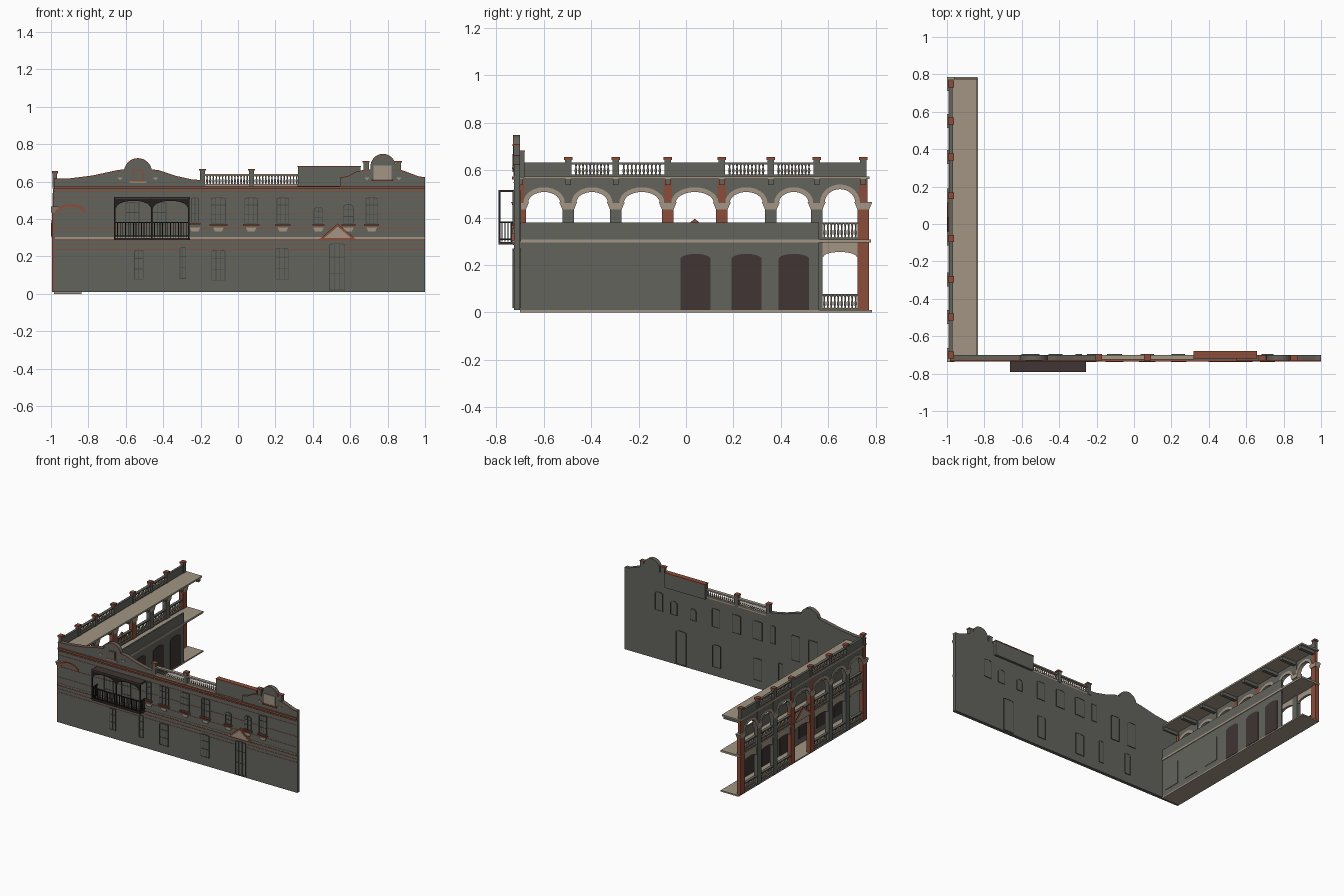
import bpy, bmesh, math
from mathutils import Vector

if "Cube" in bpy.data.objects:
    bpy.data.objects.remove(bpy.data.objects["Cube"])


def material(name, r, g, b):
    m = bpy.data.materials.new(name)
    m.use_nodes = True
    m.diffuse_color = (r, g, b, 1)
    m.node_tree.nodes["Principled BSDF"].inputs["Base Color"].default_value = (r, g, b, 1)
    return m


GREY = material("grey render", 0.125, 0.125, 0.11)
CREAM = material("cream stone", 0.36, 0.30, 0.23)
RED = material("red brick", 0.26, 0.075, 0.042)
BROWN = material("dark brown", 0.05, 0.036, 0.034)
IRON = material("black iron", 0.016, 0.014, 0.013)
FRAME = material("window frame grey", 0.06, 0.06, 0.054)


class Part:
    """Collects solids into one named, single-colour object."""
    def __init__(self, name, mat):
        self.name, self.mat, self.bm = name, mat, bmesh.new()

    def box(self, x0, x1, y0, y1, z0, z1):
        return self.prism('x', [(y0, z0), (y1, z0), (y1, z1), (y0, z1)], x0, x1)

    def prism(self, axis, outline, lo, hi):
        def place(p, d):
            return (d, p[0], p[1]) if axis == 'x' else (p[0], d, p[1])
        a = [self.bm.verts.new(place(p, lo)) for p in outline]
        b = [self.bm.verts.new(place(p, hi)) for p in outline]
        self.bm.faces.new(a)
        self.bm.faces.new(b[::-1])
        for i in range(len(a)):
            j = (i + 1) % len(a)
            self.bm.faces.new((a[i], b[i], b[j], a[j]))
        return self

    def baluster(self, x, y, z0, z1, r):
        profile = [(0.8, 0), (0.5, 0.12), (1, 0.35), (0.4, 0.75), (0.8, 1)]
        rings = []
        for k, t in profile:
            rings.append([self.bm.verts.new((x + r * k * math.cos(i * math.pi / 3),
                          y + r * k * math.sin(i * math.pi / 3), z0 + (z1 - z0) * t)) for i in range(6)])
        for lower, upper in zip(rings, rings[1:]):
            for i in range(6):
                j = (i + 1) % 6
                self.bm.faces.new((lower[i], lower[j], upper[j], upper[i]))

    def done(self):
        bmesh.ops.recalc_face_normals(self.bm, faces=self.bm.faces)
        mesh = bpy.data.meshes.new(self.name)
        self.bm.to_mesh(mesh)
        self.bm.free()
        mesh.materials.append(self.mat)
        bpy.context.collection.objects.link(bpy.data.objects.new(self.name, mesh))


def arc(c, z, rx, rz, a0=180, a1=0, n=14):
    angles = [math.radians(a0 + (a1 - a0) * i / n) for i in range(n + 1)]
    return [(c + rx * math.cos(a), z + rz * math.sin(a)) for a in angles]


def ring(c, z, rx, rz, t):
    return arc(c, z, rx, rz) + arc(c, z, rx + t, rz + t)[::-1]


def spandrel(a, b, c, z, rx, rz, top):
    return [(a, z)] + arc(c, z, rx, rz) + [(b, z), (b, top), (a, top)]


def arched(c, w, z0, z1, rise):
    return [(c - w / 2, z0)] + arc(c, z1 - rise, w / 2, rise) + [(c + w / 2, z0)]


# ---------- front wall ----------
F, B = -0.725, -0.70
wall = Part("front_wall", GREY)
wall.box(-0.985, 1.0, F, B, 0.01, 0.575)
left_top = ([(-0.985, 0.615), (-0.9, 0.617), (-0.78, 0.632), (-0.65, 0.66), (-0.613, 0.665)]
            + arc(-0.535, 0.65, 0.075, 0.075, 168, 12)
            + [(-0.457, 0.665), (-0.42, 0.66), (-0.33, 0.63), (-0.25, 0.612), (-0.2, 0.608)])
right_top = ([(0.545, 0.62), (0.59, 0.63), (0.63, 0.652), (0.66, 0.66), (0.708, 0.665)]
             + arc(0.775, 0.68, 0.067, 0.068, 170, 10)
             + [(0.842, 0.665), (0.88, 0.66), (0.92, 0.645), (0.97, 0.626), (1.0, 0.625)])
coping = Part("parapet_red_edging", RED)
for top in (left_top, right_top):
    wall.prism('y', [(top[0][0], 0.57)] + top + [(top[-1][0], 0.57)], F, B)
    coping.prism('y', top + [(x, z - 0.006) for x, z in reversed(top)], F - 0.005, F + 0.002)
wall.box(0.32, 0.655, -0.715, -0.682, 0.57, 0.678)
for x in (0.685, 0.857):
    wall.box(x - 0.015, x + 0.015, F - 0.003, B, 0.65, 0.705)
    coping.box(x - 0.019, x + 0.019, F - 0.006, B, 0.703, 0.71)
coping.box(0.318, 0.657, -0.718, -0.68, 0.678, 0.684)
wall.done()
coping.done()

# String courses and cornice
courses = Part("red_string_courses", RED)
for z, h, d in ((0.56, 0.014, 0.01), (0.545, 0.004, 0.004), (0.515, 0.003, 0.002), (0.43, 0.003, 0.002),
                (0.35, 0.003, 0.002), (0.26, 0.003, 0.002), (0.235, 0.003, 0.002), (0.285, 0.004, 0.004)):
    courses.box(-0.985, 1.0, F - d, F + 0.002, z, z + h)
courses.prism('y', ring(-0.895, 0.435, 0.065, 0.03, 0.016), F - 0.006, F)
courses.done()
Part("cream_string_course", CREAM).box(-0.985, 1.0, F - 0.008, F + 0.002, 0.294, 0.303).done()

# Gable niches
niche = Part("left_gable_niche", RED)
niche.box(-0.565, -0.505, F - 0.004, F, 0.6, 0.665).done()
Part("left_gable_niche_panel", GREY).box(-0.558, -0.512, F - 0.006, F, 0.607, 0.659).done()
trim = Part("gable_cream_trim", CREAM)
trim.box(0.725, 0.82, F - 0.005, F, 0.612, 0.685)
trim.box(-0.58, -0.49, F - 0.007, F, 0.593, 0.6)
for x in (-0.63, -0.44, 0.69, 0.86):
    trim.prism('y', [(x - 0.015, 0.622), (x, 0.607), (x + 0.015, 0.622)], F - 0.006, F)
trim.done()
Part("right_gable_sill", RED).box(0.715, 0.83, F - 0.009, F, 0.602, 0.612).done()

# ---------- windows ----------
panes, frames = Part("window_panes", GREY), Part("window_frames", FRAME)
sills, corbels = Part("window_sills", RED), Part("window_corbels", CREAM)


def window(c, w, z0, z1, rise=0.006, sill=False):
    h, t = w / 2, 0.004
    for y0, y1, p0, p1 in ((F - 0.003, F, F - 0.006, F), (B, B + 0.002, B, B + 0.004)):
        panes.prism('y', arched(c, w, z0, z1, rise), y0, y1)
        rim = arched(c, w, z0, z1, rise)
        inner = arched(c, w - 2 * t, z0, z1 - t, rise)
        frames.prism('y', rim + inner[::-1], p0, p1)
        frames.box(c - h, c + h, p0, p1, z0, z0 + t)
        if y0 < B:
            bars = (-0.17, 0.17) if w > 0.06 else (0,)
            for k in bars:
                frames.box(c + k * w - 0.0015, c + k * w + 0.0015, p0, p1, z0, z1 - t)
            for k in (0.35, 0.7):
                z = z0 + (z1 - z0) * k
                frames.box(c - h, c + h, p0, p1, z, z + 0.003)
    if sill:
        sills.box(c - h - 0.008, c + h + 0.008, F - 0.012, F, z0 - 0.01, z0 - 0.002)
        sills.box(c - h, c + h, F - 0.004, F, z0 - 0.022, z0 - 0.017)
        corbels.prism('y', [(c - 0.028, 0.353), (c - 0.018, 0.332), (c + 0.018, 0.332), (c + 0.028, 0.353)], F - 0.008, F)


for c, w, z0, z1, rise in ((-0.23, 0.042, 0.38, 0.515, 0.006), (-0.105, 0.08, 0.375, 0.515, 0.006),
                           (0.07, 0.072, 0.375, 0.515, 0.006), (0.24, 0.068, 0.375, 0.515, 0.006),
                           (0.43, 0.05, 0.375, 0.465, 0.018), (0.59, 0.058, 0.375, 0.48, 0.018),
                           (0.715, 0.064, 0.375, 0.515, 0.006)):
    window(c, w, z0, z1, rise, True)
for c, w, z0, z1 in ((-0.565, 0.075, 0.3, 0.49), (-0.42, 0.075, 0.3, 0.49), (-0.53, 0.05, 0.075, 0.235),
                     (-0.295, 0.035, 0.08, 0.25), (-0.105, 0.075, 0.07, 0.235), (0.235, 0.07, 0.075, 0.245),
                     (0.53, 0.085, 0.018, 0.27)):
    window(c, w, z0, z1)
for p in (panes, frames, sills, corbels):
    p.done()


def pediment(name, axis, c, half, z0, z1, lo, hi, face_lo, face_hi):
    Part(name + "_border", RED).prism(axis, [(c - half, z0), (c + half, z0), (c, z1)], lo, hi).done()
    Part(name + "_field", CREAM).prism(axis, [(c - half * 0.72, z0 + 0.009), (c + half * 0.72, z0 + 0.009),
                                             (c, z1 - 0.016)], face_lo, face_hi).done()


pediment("front_door_pediment", 'y', 0.533, 0.1, 0.289, 0.375, F - 0.012, F, F - 0.014, F - 0.011)

# ---------- balcony ----------
iron = Part("balcony_ironwork", IRON)
X0, X1, YB = -0.658, -0.262, -0.79
posts = (X0, (X0 + X1) / 2, X1)
for a, b in zip(posts, posts[1:]):
    iron.prism('y', spandrel(a, b, (a + b) / 2, 0.46, (b - a) / 2 - 0.008, 0.037, 0.507), YB, YB + 0.005)
    for i in range(1, 14):
        x = a + (b - a) * i / 14
        iron.box(x - 0.002, x + 0.002, YB, YB + 0.004, 0.3, 0.38)
for x in posts:
    iron.box(x - 0.004, x + 0.004, YB, YB + 0.008, 0.29, 0.51)
for z in (0.305, 0.378):
    iron.box(X0, X1, YB, YB + 0.006, z, z + 0.006)
    for x in (X0, X1):
        iron.box(x - 0.003, x + 0.003, YB, F, z, z + 0.006)
for x in (X0, X1):
    for i in range(1, 5):
        y = YB + (F - YB) * i / 5
        iron.box(x - 0.002, x + 0.002, y - 0.002, y + 0.002, 0.3, 0.38)
iron.done()
decks = Part("balcony_floor_and_roof", BROWN)
decks.box(X0 - 0.005, X1 + 0.005, YB, F, 0.287, 0.297)
decks.box(X0 - 0.005, X1 + 0.005, YB, F, 0.507, 0.517).done()

# ---------- front balustrade ----------
balusters, rails = Part("balusters", CREAM), Part("front_balustrade_rails", CREAM)
rails.box(-0.2, 0.32, F, B, 0.573, 0.588)
rails.box(-0.2, 0.32, F, B, 0.63, 0.64).done()
for i in range(30):
    balusters.baluster(-0.165 + i * 0.0165, -0.712, 0.588, 0.63, 0.0065)
parapet_posts, caps = Part("parapet_posts", GREY), Part("parapet_post_caps", RED)
for x in (-0.19, 0.072):
    parapet_posts.box(x - 0.014, x + 0.014, F - 0.003, B + 0.003, 0.575, 0.66)
    caps.box(x - 0.018, x + 0.018, F - 0.006, B + 0.005, 0.658, 0.668)

# ---------- side wing ----------
slabs = Part("wing_floors_and_roof", CREAM)
slabs.box(-0.985, -0.838, B, 0.785, 0, 0.01)
slabs.box(-0.992, -0.834, B, 0.78, 0.294, 0.308)
slabs.box(-0.992, -0.84, B, 0.775, 0.562, 0.574).done()
Part("wing_inner_wall", GREY).box(-0.85, -0.839, B, 0.56, 0.01, 0.38).done()

# Doors and blind arches of the inner wall
doors, blind = Part("wing_doors", BROWN), Part("wing_blind_arches", GREY)
for i, c in enumerate((-0.6, -0.395, -0.185, 0.04, 0.255, 0.455)):
    z0 = 0.05 if i < 3 else 0.011
    (blind if i < 3 else doors).prism('x', arched(c, 0.128, z0, 0.247, 0.022), -0.839, -0.836)
    doors.prism('x', arched(c, 0.128, z0, 0.247, 0.022), -0.854, -0.85)
doors.done()
blind.done()

# Arcade piers, arches, balustrades and parapet
PIERS = (-0.7, -0.497, -0.296, -0.077, 0.151, 0.358, 0.551, 0.748)
red_piers, grey_piers = Part("wing_red_piers", RED), Part("wing_grey_piers", GREY)
capitals, archivolts = Part("wing_capitals", CREAM), Part("wing_arch_rings", CREAM)
arcade, low_arches = Part("wing_arcade_wall", GREY), Part("wing_lower_arches", CREAM)
wing_rails, beams = Part("wing_rails", GREY), Part("ceiling_beams", GREY)
for i, y in enumerate(PIERS):
    pier = red_piers if i in (0, 3, 4, 7) else grey_piers
    pier.box(-0.995, -0.965, y - 0.024, y + 0.024, 0.01, 0.445)
    capitals.prism('x', [(y - 0.025, 0.435), (y + 0.025, 0.435), (y + 0.038, 0.466), (y - 0.038, 0.466)], -1.0, -0.96)
    pier.box(-0.99, -0.967, y - 0.018, y + 0.018, 0.466, 0.562)
    parapet_posts.box(-0.992, -0.967, y - 0.014, y + 0.014, 0.574, 0.645)
    caps.box(-0.995, -0.963, y - 0.018, y + 0.018, 0.643, 0.656)
    beams.box(-0.967, -0.845, y - 0.012, y + 0.012, 0.538, 0.562)
for i, (a, b) in enumerate(zip(PIERS, PIERS[1:])):
    c, r = (a + b) / 2, (b - a) / 2 - 0.03
    rise = 0.062 if i == 6 else 0.05
    arcade.prism('x', spandrel(a, b, c, 0.462, r, rise, 0.565), -0.987, -0.97)
    archivolts.prism('x', ring(c, 0.462, r - 0.004, rise - 0.004, 0.02), -0.992, -0.965)
    low_arches.prism('x', spandrel(a, b, c, 0.235, r, 0.02, 0.296), -0.987, -0.97)
    levels = [(0.308, 0.38)] + ([(0.01, 0.077)] if i != 3 else [])
    if i in (1, 2, 4, 5):
        levels.append((0.574, 0.632))
    else:
        arcade.box(-0.987, -0.97, a, b, 0.57, 0.632)
    for z0, z1 in levels:
        wing_rails.box(-0.987, -0.97, a, b, z0, z0 + 0.008)
        wing_rails.box(-0.989, -0.968, a, b, z1 - 0.008, z1)
        for k in range(10):
            balusters.baluster(-0.978, c + (k - 4.5) * (b - a - 0.05) / 10, z0 + 0.008, z1 - 0.008, 0.007)
for p in (red_piers, grey_piers, capitals, archivolts, arcade, low_arches, wing_rails, beams,
          parapet_posts, caps, balusters):
    p.done()
pediment("wing_pediment", 'x', 0.037, 0.12, 0.3, 0.395, -0.996, -0.984, -0.999, -0.995)
